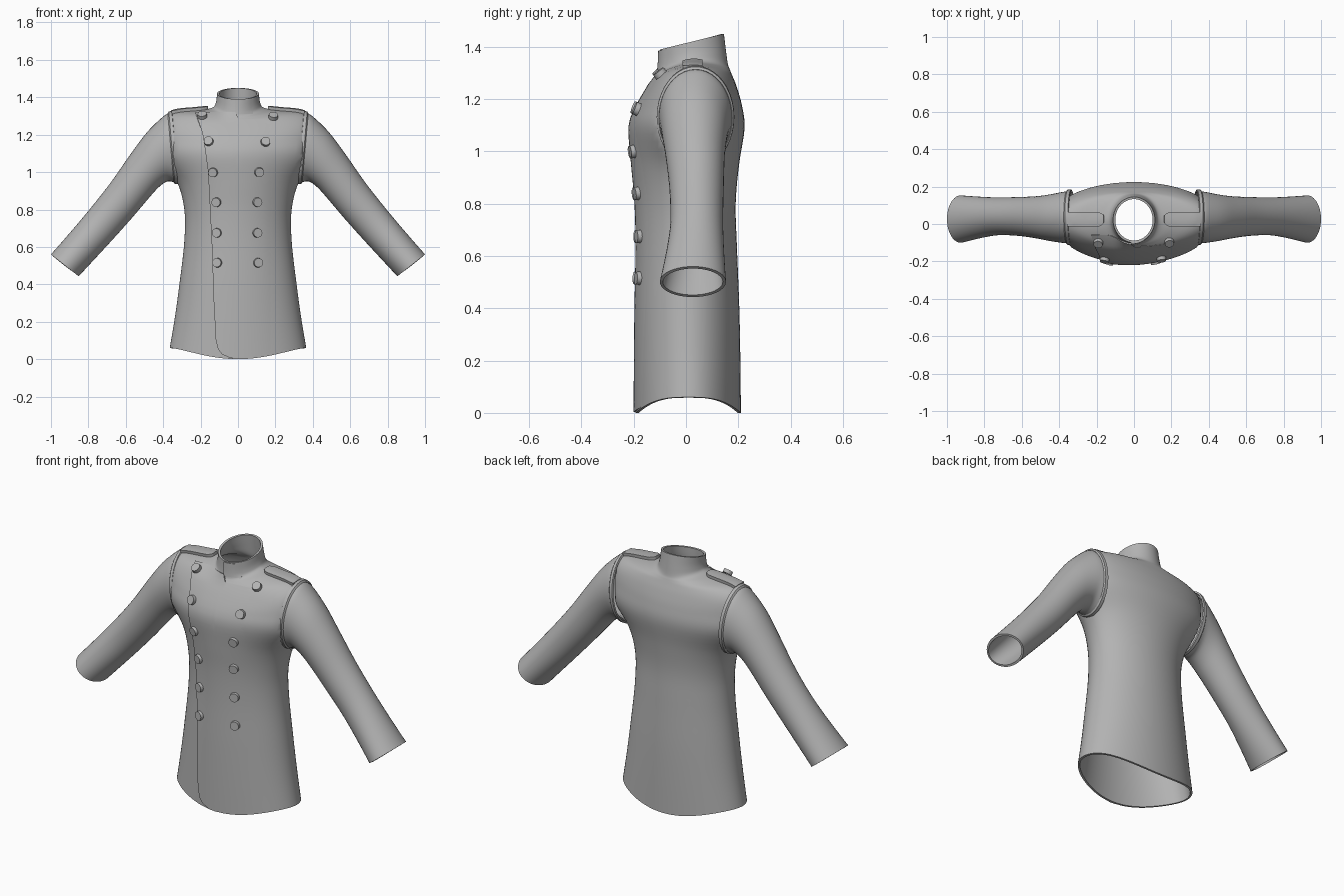
import bpy, bmesh, math
from mathutils import Vector
from mathutils.bvhtree import BVHTree

if "Cube" in bpy.data.objects:
    bpy.data.objects.remove(bpy.data.objects["Cube"])

grey = bpy.data.materials.new("grey_cloth")
grey.diffuse_color = (0.45, 0.45, 0.45, 1)
grey.use_nodes = True
grey.node_tree.nodes["Principled BSDF"].inputs["Base Color"].default_value = grey.diffuse_color


def finish(name, bm, thick=0.0):
    """Turn a bmesh into a smooth-shaded object, with optional inward thickness."""
    me = bpy.data.meshes.new(name)
    bm.to_mesh(me)
    bm.free()
    ob = bpy.data.objects.new(name, me)
    bpy.context.collection.objects.link(ob)
    me.materials.append(grey)
    bpy.ops.object.select_all(action='DESELECT')
    ob.select_set(True)
    bpy.context.view_layer.objects.active = ob
    if thick:
        m = ob.modifiers.new("thickness", 'SOLIDIFY')
        m.thickness, m.offset = thick, -1
        bpy.ops.object.modifier_apply(modifier=m.name)
    bpy.ops.object.shade_smooth_by_angle(angle=math.radians(40))
    return ob


def sheet(rows, closed=False):
    """Bridge rows of points into quads."""
    bm = bmesh.new()
    vs = [[bm.verts.new(p) for p in r] for r in rows]
    n = len(rows[0])
    for a, b in zip(vs, vs[1:]):
        for j in range(n if closed else n - 1):
            k = (j + 1) % n
            bm.faces.new((a[j], a[k], b[k], b[j]))
    if closed:
        bmesh.ops.recalc_face_normals(bm, faces=bm.faces)
    return bm


def spline(keys, n):
    """Catmull-Rom through rows of numbers."""
    out = []
    for i in range(len(keys) - 1):
        p0, p1 = keys[max(i - 1, 0)], keys[i]
        p2, p3 = keys[i + 1], keys[min(i + 2, len(keys) - 1)]
        for s in range(n):
            t = s / n
            out.append([0.5 * (2 * b + (c - a) * t + (2 * a - 5 * b + 4 * c - d) * t * t
                               + (3 * b - a - 3 * c + d) * t ** 3)
                        for a, b, c, d in zip(p0, p1, p2, p3)])
    return out + [list(keys[-1])]


def table(pts, z):
    """Linear lookup of x at height z."""
    for (za, xa), (zb, xb) in zip(pts, pts[1:]):
        if z <= zb:
            return xa + (xb - xa) * max(0, (z - za) / (zb - za))
    return pts[-1][1]


# Torso and collar: half width, front y, front z, back y, back z, side z, centre y, z curve
body = [
    (.365, -.193, .0, .210, .0, .06, .01, 3),
    (.338, -.192, .2, .208, .2, .22, .01, 3),
    (.312, -.190, .4, .204, .4, .41, .01, 2),
    (.287, -.186, .63, .195, .63, .63, .01, 2),
    (.287, -.190, .80, .190, .80, .80, .01, 2),
    (.328, -.203, .95, .203, .95, .95, .02, 2),
    (.430, -.213, 1.09, .224, 1.09, 1.09, .03, 2),
    (.435, -.193, 1.16, .213, 1.18, 1.19, .03, 2),
    (.420, -.160, 1.22, .193, 1.25, 1.27, .03, 2),
    (.350, -.130, 1.27, .175, 1.295, 1.317, .03, 2),
    (.220, -.114, 1.29, .167, 1.315, 1.332, .028, 2),
    (.140, -.106, 1.305, .160, 1.335, 1.343, .027, 1.5),
    (.119, -.102, 1.34, .153, 1.385, 1.37, .025, 1),
    (.112, -.100, 1.39, .145, 1.45, 1.42, .022, 1),
]
rings = []
for a, yf, zf, yb, zb, zs, cy, q in spline(body, 5):
    ring = []
    for i in range(72):
        t = 2 * math.pi * i / 72
        c, s = math.cos(t), math.sin(t)
        w = abs(s) ** q
        z = zs + ((zb if s > 0 else zf) - zs) * w
        y = cy + s * ((yb - cy) if s > 0 else (cy - yf))
        x = a * c
        if z > .9:                       # flat armhole sides
            lim = .335 + .03 * (z - .95) / .36
            x = max(-lim, min(lim, x))
        ring.append((x, y, z))
    rings.append(ring)
bm = sheet(rings, True)
tree = BVHTree.FromBMesh(bm)
finish("jacket_body", bm, .012)


def front_hit(x, z):
    p, n, _, _ = tree.ray_cast(Vector((x, -1, z)), Vector((0, 1, 0)))
    if p is None:
        p, n, _, _ = tree.find_nearest(Vector((x, -.15, z)))
    return p, n


# Overlapping front flap with rounded lower corner
edge = [(0, -.04), (.015, -.085), (.04, -.107), (.09, -.119), (.3, -.13), (.6, -.14),
        (1.0, -.16), (1.2, -.188), (1.32, -.228)]
rows = []
for i in range(61):
    v = (i / 60) ** 1.5
    x0 = table(edge, 1.32 * v)
    row = []
    for j in range(25):
        x = x0 + (.2 - x0) * j / 24
        lo = .003 + .06 * (abs(x) / .365) ** 1.4
        hi = 1.32 if x < 0 else 1.285
        z = lo + (hi - lo) * v
        p, n = front_hit(x, z)
        off = .012 * min(1, (.2 - x) / .3) - .001
        q = p + n * off
        row.append((x, min(q.y, -.06), z))
    rows.append(row)
finish("front_flap", sheet(rows), .01)

# Collar overlap
rows = []
for i in range(7):
    row = []
    for j in range(9):
        x = -.015 + .095 * j / 8
        p, n = front_hit(x, 1.31 + .076 * i / 6)
        row.append(p + n * (.007 * (1 - j / 8)))
    rows.append(row)
finish("collar_overlap", sheet(rows), .006)


# Sleeves and armhole bands: upper x, z, lower x, z, front y, back y
def tube(name, keys, side, thick, n):
    rows = []
    for ux, uz, lx, lz, yf, yb in spline(keys, n):
        row = []
        for i in range(40):
            t = 2 * math.pi * i / 40
            c, s = math.cos(t), math.sin(t)
            row.append((side * ((ux + lx) / 2 + c * (ux - lx) / 2),
                        (yf + yb) / 2 + s * (yb - yf) / 2,
                        (uz + lz) / 2 + c * (uz - lz) / 2))
        rows.append(row)
    finish(name, sheet(rows, True), thick)


sleeve = [
    (.372, 1.314, .335, .943, -.104, .176),
    (.400, 1.297, .378, .950, -.100, .170),
    (.485, 1.215, .425, .918, -.090, .157),
    (.575, 1.095, .480, .857, -.076, .148),
    (.680, .945, .565, .757, -.063, .144),
    (.790, .805, .665, .645, -.060, .142),
    (.895, .680, .760, .542, -.076, .146),
    (1.00, .560, .852, .443, -.100, .153),
]
band = [
    (.350, 1.318, .315, .942, -.106, .178),
    (.354, 1.328, .319, .936, -.112, .185),
    (.370, 1.324, .337, .936, -.112, .184),
    (.376, 1.314, .343, .943, -.104, .177),
]
for label, side in (("left", 1), ("right", -1)):
    tube(label + "_sleeve", sleeve, side, .012, 4)
    tube(label + "_armhole_band", band, side, .01, 1)

    # Shoulder strap with a rounded inner end, draped on the shoulder
    rows = []
    for i in range(9):
        f = (i / 4 - 1) * side
        row = []
        for j in range(17):
            u = j / 16
            x = .162 + .195 * u ** 1.5
            half = .038 * min(1, .45 + math.sqrt(max(0, x - .162) / .025) * .55)
            y = .025 + side * f * half * side
            p, n, _, _ = tree.ray_cast(Vector((side * x, y, 2)), Vector((0, 0, -1)))
            z = p.z if p else 1.315
            row.append((side * x, y, max(z, 1.312) + .017))
        rows.append(row)
    finish(label + "_shoulder_strap", sheet(rows), .02)

# Two columns of buttons following the chest surface
heights = [1.293, 1.16, 1.0, .84, .675, .515]
columns = {"right": ([-.19, -.155, -.13, -.112, -.11, -.108], .015),
           "left": ([.188, .146, .112, .102, .102, .106], .008)}
for label, (xs, lift) in columns.items():
    for k, (x, z) in enumerate(zip(xs, heights)):
        p, n = front_hit(x, z)
        if k == 0:
            p.y = min(p.y, -.065)
        bm = bmesh.new()
        bmesh.ops.create_cone(bm, cap_ends=True, segments=20, radius1=.026, radius2=.024,
                              depth=.02)
        rot = n.to_track_quat('Z', 'Y')
        for v in bm.verts:
            v.co = rot @ v.co + p + n * lift
        finish("%s_button_%d" % (label, k + 1), bm)
